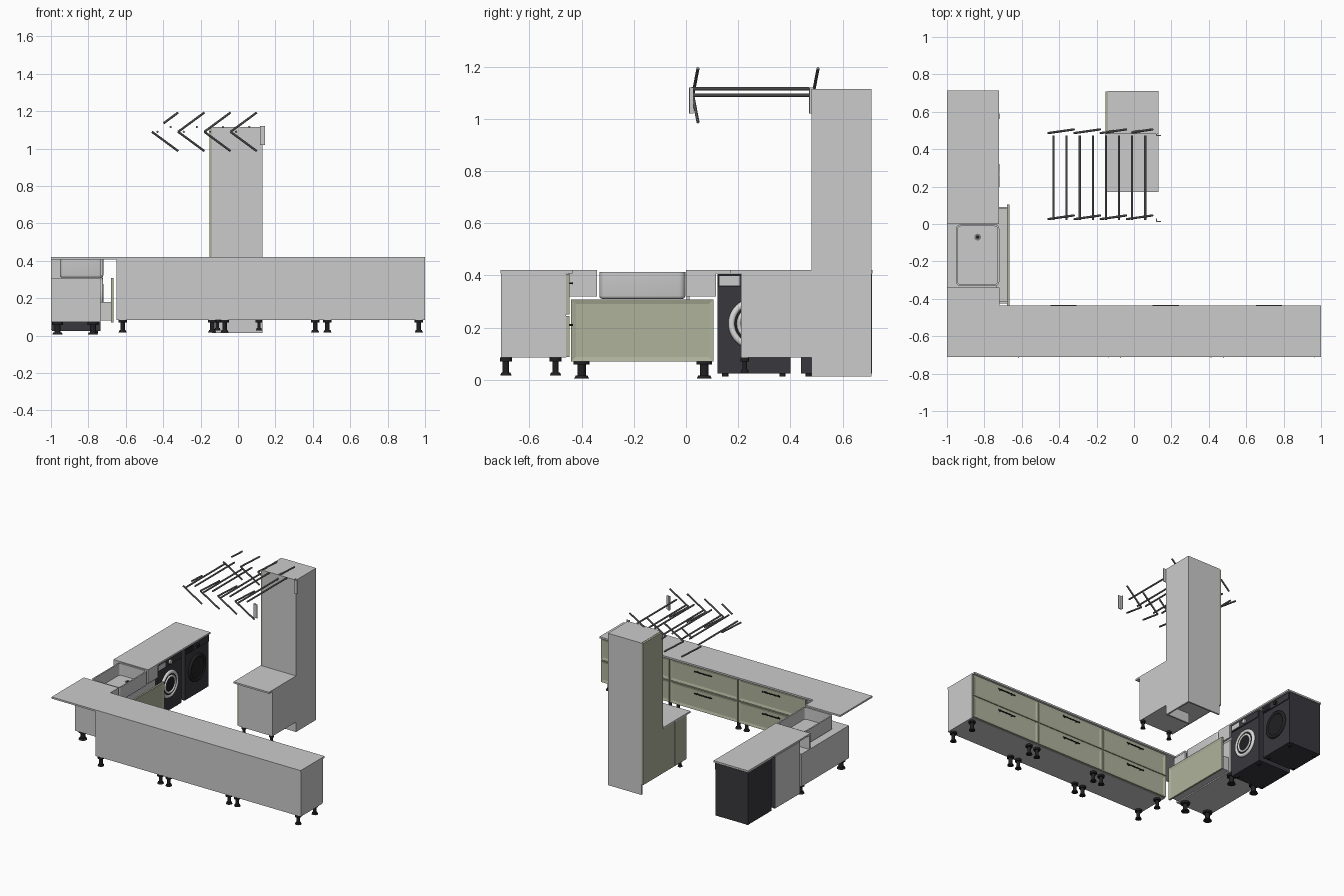
import bpy, bmesh, math
from mathutils import Vector

old = bpy.data.objects.get("Cube")
if old:
    bpy.data.objects.remove(old)


def material(name, r, g, b):
    m = bpy.data.materials.new(name)
    m.use_nodes = True
    m.diffuse_color = (r, g, b, 1)
    m.node_tree.nodes["Principled BSDF"].inputs["Base Color"].default_value = (r, g, b, 1)
    return m


GREY = material("light grey", .6, .6, .6)
OLIVE = material("olive green", .43, .45, .33)
DARK = material("appliance charcoal", .04, .04, .048)
BLACK = material("black plastic", .015, .015, .017)
STEEL = material("steel", .2, .2, .2)
SILVER = material("silver", .7, .7, .7)


def finish(bm, name, mat):
    bmesh.ops.recalc_face_normals(bm, faces=bm.faces)
    me = bpy.data.meshes.new(name)
    bm.to_mesh(me)
    bm.free()
    me.materials.append(mat)
    ob = bpy.data.objects.new(name, me)
    bpy.context.scene.collection.objects.link(ob)
    return ob


def box_mesh(x, y, z):
    bm = bmesh.new()
    bmesh.ops.create_cube(bm, size=1)
    for v in bm.verts:
        v.co = Vector([a[0] if c < 0 else a[1] for a, c in zip((x, y, z), v.co)])
    return bm


def box(name, x, y, z, mat=GREY):
    return finish(box_mesh(x, y, z), name, mat)


def shaker(name, x, y, z, normal, mat=OLIVE, rim=.025):
    """Door or drawer front with a recessed centre panel."""
    bm = box_mesh(x, y, z)
    bm.normal_update()
    face = max(bm.faces, key=lambda f: f.normal.dot(Vector(normal)))
    bmesh.ops.inset_region(bm, faces=[face], thickness=rim)
    bmesh.ops.translate(bm, verts=face.verts, vec=Vector(normal) * -.005)
    return finish(bm, name, mat)


def rod(name, a, b, radius, mat, sides=12, radius2=None):
    a, b = Vector(a), Vector(b)
    bm = bmesh.new()
    bmesh.ops.create_cone(bm, cap_ends=True, segments=sides, radius1=radius,
                          radius2=radius if radius2 is None else radius2, depth=(b - a).length)
    ob = finish(bm, name, mat)
    ob.location = (a + b) / 2
    ob.rotation_euler = (b - a).to_track_quat('Z', 'Y').to_euler()
    return ob


def ring(name, centre, radius, tube, mat):
    bpy.ops.mesh.primitive_torus_add(location=centre, rotation=(0, math.pi / 2, 0), major_segments=40,
                                     minor_segments=10, major_radius=radius, minor_radius=tube)
    ob = bpy.context.object
    ob.name = name
    ob.data.materials.append(mat)
    bpy.ops.object.shade_smooth()


def leg(x, y, bottom, top, r=.012):
    rod("leg_post", (x, y, bottom), (x, y, top), r, BLACK)
    rod("leg_foot", (x, y, bottom), (x, y, bottom + .012), r * 1.8, BLACK, 16, r * 1.4)
    rod("leg_cap", (x, y, top - .014), (x, y, top), r * 1.9, BLACK, 16)


# Long run: three two-drawer cabinets facing the inside of the room
edges = (-.65, -.105, .445, 1)
for left, right in zip(edges, edges[1:]):
    box("base_cabinet", (left, right), (-.708, -.46), (.085, .408))
    for low, high in ((.088, .245), (.25, .405)):
        shaker("drawer_front", (left + .003, right - .003), (-.46, -.447), (low, high), (0, 1, 0))
        mid, hz = (left + right) / 2, high - .035
        rod("drawer_handle", (mid - .07, -.436, hz), (mid + .07, -.436, hz), .004, BLACK)
        for s in (-.05, .05):
            rod("handle_stem", (mid + s, -.45, hz), (mid + s, -.436, hz), .003, BLACK)
    for x in (left + .033, right - .033):
        for y in (-.69, -.5):
            leg(x, y, .017, .085)

# Worktops
box("long_worktop", (-1, 1), (-.71, -.435), (.408, .42))
box("corner_worktop", (-1, -.72), (-.435, -.34), (.408, .42))
box("appliance_worktop", (-1, -.722), (0, .715), (.408, .42))
box("low_cabinet_worktop", (-.155, .13), (.17, .48), (.408, .42))

# Sink cabinet with its drawer pulled out
box("sink_cabinet", (-1, -.735), (-.44, .105), (.072, .308))
shaker("sink_drawer_front", (-.678, -.665), (-.44, .105), (.07, .308), (1, 0, 0))
for y in (-.425, .08):
    box("sink_drawer_side", (-.735, -.678), (y, y + .01), (.08, .18))
box("sink_drawer_bottom", (-.735, -.678), (-.425, .09), (.08, .088))
box("corner_filler", (-.735, -.722), (-.45, -.34), (.32, .408))
box("sink_side_filler", (-.735, -.722), (0, .115), (.32, .408))
box("worktop_support", (-1, -.735), (.002, .014), (.308, .408))
for x in (-.965, -.775):
    for y in (-.4, .07):
        leg(x, y, .005, .072, .016)

# Apron sink: rounded block with a sunken bowl
bm = box_mesh((-.952, -.72), (-.332, -.002), (.31, .414))
upright = [e for e in bm.edges if abs(e.verts[0].co.z - e.verts[1].co.z) > .05]
bmesh.ops.bevel(bm, geom=upright, offset=.025, segments=5, profile=.5, affect='EDGES')
base_edges = [e for e in bm.edges if all(v.co.z < .311 for v in e.verts)]
bmesh.ops.bevel(bm, geom=base_edges, offset=.012, segments=3, profile=.5, affect='EDGES')
bm.normal_update()
top = max(bm.faces, key=lambda f: f.calc_center_median().z)
bmesh.ops.inset_region(bm, faces=[top], thickness=.01)
wall = bmesh.ops.extrude_discrete_faces(bm, faces=[top])["faces"][0]
bmesh.ops.translate(bm, verts=wall.verts, vec=(0, 0, -.085))
sink = finish(bm, "sink", GREY)
bpy.context.view_layer.objects.active = sink
sink.select_set(True)
bpy.ops.object.shade_smooth_by_angle(angle=math.radians(40))
rod("sink_drain", (-.836, -.07, .328), (-.836, -.07, .333), .018, STEEL, 20)
rod("drain_hole", (-.836, -.07, .333), (-.836, -.07, .334), .009, BLACK, 16)

# Washer and dryer facing the room
for name, y0, y1, trim in (("washer", .12, .4, SILVER), ("dryer", .44, .712, BLACK)):
    box(name + "_body", (-.995, -.735), (y0, y1), (.025, .405), DARK)
    mid = (y0 + y1) / 2
    box(name + "_control_panel", (-.735, -.729), (y0 + .005, y1 - .005), (.355, .402), DARK)
    box(name + "_tray_front", (-.729, -.726), (y0 + .008, y0 + .085), (.362, .398),
        GREY if trim is SILVER else BLACK)
    rod(name + "_dial", (-.729, mid, .378), (-.718, mid, .378), .015, trim, 20)
    ring(name + "_door_ring", (-.733, mid, .215), .085, .013, trim)
    rod(name + "_door_glass", (-.735, mid, .215), (-.727, mid, .215), .075, BLACK, 32)
    for x in (-.97, -.76):
        for y in (y0 + .03, y1 - .03):
            rod(name + "_foot", (x, y, .013), (x, y, .026), .012, BLACK)
ring("washer_inner_ring", (-.727, .26, .215), .058, .008, SILVER)
box("washer_back_plate", (-.999, -.995), (.12, .4), (.03, .405))

# Tall cabinet, with side panels that reach the floor
box("tall_cabinet", (-.138, .13), (.48, .71), (.085, 1.115))
box("tall_outer_side", (-.138, .13), (.698, .71), (.013, .085))
box("tall_inner_side", (-.06, .13), (.48, .492), (.013, .085))
box("tall_back", (.118, .13), (.492, .698), (.013, .085))
box("tall_door", (-.152, -.138), (.482, .708), (.087, 1.113), OLIVE)

# Low cabinet beside it
box("low_cabinet", (-.138, .13), (.21, .48), (.085, .408))
for y0, y1 in ((.212, .343), (.347, .478)):
    box("low_cabinet_door", (-.152, -.138), (y0, y1), (.087, .406), OLIVE)
for x in (-.11, .112):
    leg(x, .225, .028, .085, .009)

# Folding rack: slanted chevron arms at both ends joined by long bars
for y in (.026, .486):
    for i in range(4):
        x = -.46 + i * .14
        for dz in (.103, -.103):
            start = .45 if i == 0 and dz > 0 else 0
            rod("rack_arm", (x + .14 * start, y + .02 * start, 1.09 + dz * start),
                (x + .14, y + .02, 1.09 + dz), .006, STEEL, 8)
    box("rack_wall_bracket", (.118, .145), (y - .015, y - .011), (1.02, 1.12))
    box("rack_bracket_flange", (.118, .122), (y - .015, y + .003), (1.02, 1.12))
for i in range(8):
    x, z = -.43 + i * .07, 1.115 if i % 2 else 1.09
    rod("rack_bar", (x, .022, z), (x, .472, z), .006, STEEL, 10)
